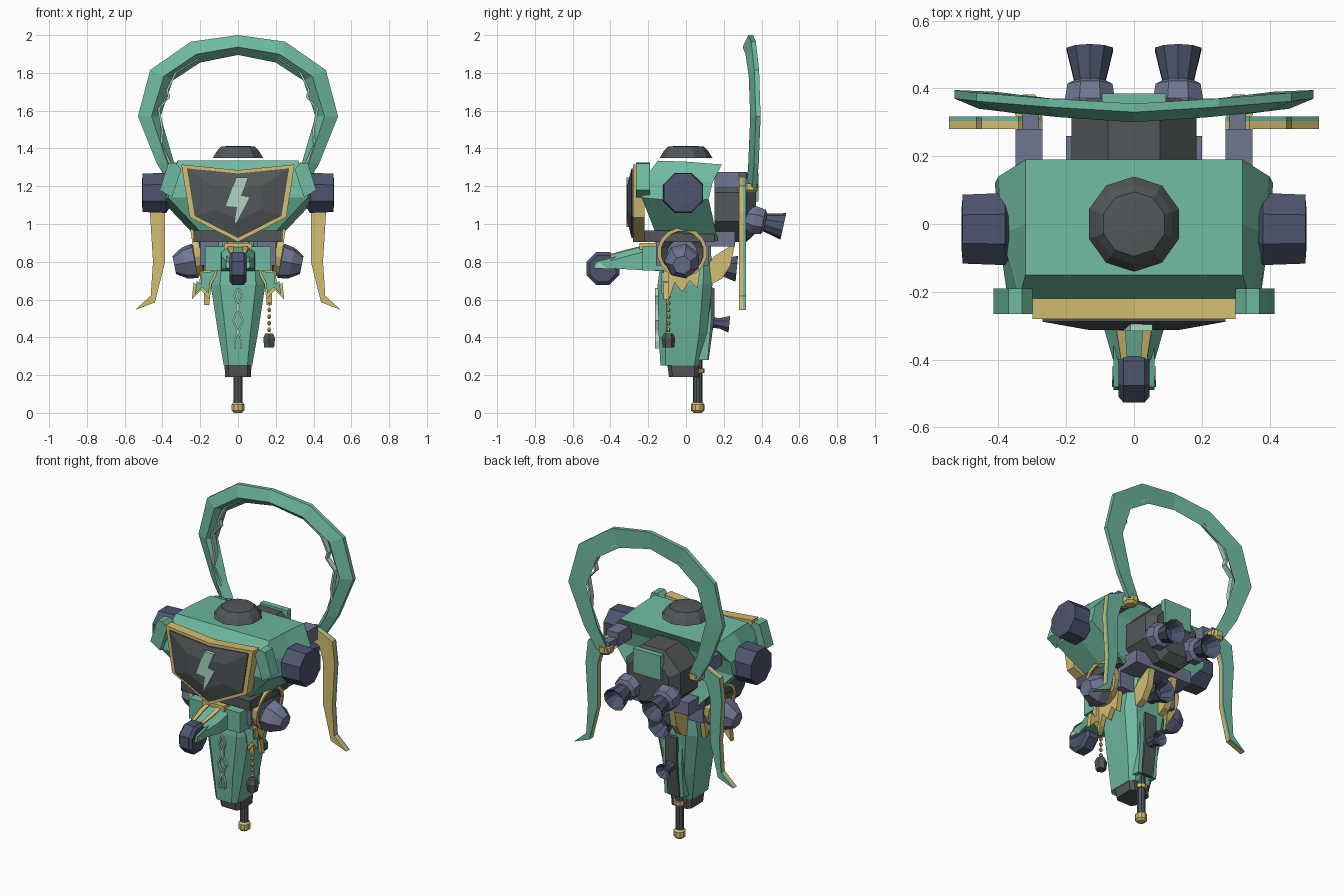
import bpy, bmesh, math
from mathutils import Vector


def material(name, rgb):
    m = bpy.data.materials.new(name)
    m.diffuse_color = (*rgb, 1)
    return m


GREEN = material("green", (0.16, 0.49, 0.36))
GOLD = material("gold", (0.66, 0.51, 0.17))
NAVY = material("navy", (0.075, 0.09, 0.155))
STEEL = material("steel", (0.16, 0.18, 0.28))
DARK = material("dark", (0.085, 0.095, 0.1))
PALE = material("pale", (0.42, 0.66, 0.55))


def loft(name, rings, mat, mirror=False, cap=True, closed=False):
    """Skin a list of equal-length rings of 3D points."""
    bm = bmesh.new()
    vs = [[bm.verts.new(p) for p in r] for r in rings]
    n = len(vs[0])
    pairs = list(zip(vs, vs[1:])) + ([(vs[-1], vs[0])] if closed else [])
    for a, b in pairs:
        for i in range(n):
            j = (i + 1) % n
            bm.faces.new((a[i], a[j], b[j], b[i]))
    if cap and not closed:
        bm.faces.new(vs[0])
        bm.faces.new(vs[-1])
    bmesh.ops.recalc_face_normals(bm, faces=bm.faces)
    me = bpy.data.meshes.new(name)
    bm.to_mesh(me)
    bm.free()
    me.materials.append(mat)
    ob = bpy.data.objects.new(name, me)
    bpy.context.collection.objects.link(ob)
    if mirror:
        ob.modifiers.new("mirror", 'MIRROR')
    return ob


def prism(name, pts, lo, hi, mat, axis='y', **kw):
    """Extrude an outline: (x, z) along y, or (y, z) along x."""
    at = (lambda p, d: (p[0], d, p[1])) if axis == 'y' else (lambda p, d: (d, p[0], p[1]))
    return loft(name, [[at(p, d) for p in pts] for d in (lo, hi)], mat, **kw)


def turn(name, origin, axis, profile, n, mat, **kw):
    """Turn a profile of (distance, radius) about an axis."""
    q = Vector(axis).normalized().to_track_quat('Z', 'Y')
    rings = []
    for t, r in profile:
        ang = [2 * math.pi * (i + 0.5) / n for i in range(n)]
        rings.append([Vector(origin) + q @ Vector((r * math.cos(a), r * math.sin(a), t)) for a in ang])
    return loft(name, rings, mat, **kw)


def slab(z, x, y0, y1, c):
    """Horizontal chamfered rectangle ring."""
    return [(x - c, y0, z), (x, y0 + c, z), (x, y1 - c, z), (x - c, y1, z),
            (c - x, y1, z), (-x, y1 - c, z), (-x, y0 + c, z), (c - x, y0, z)]


def box(name, x, y, z, mat, **kw):
    pts = [(x[0], z[0]), (x[1], z[0]), (x[1], z[1]), (x[0], z[1])]
    return prism(name, pts, y[0], y[1], mat, **kw)


def strip(name, path, w, lo, hi, mat):
    pts = [(x - w, z) for x, z in path] + [(x + w, z) for x, z in reversed(path)]
    return prism(name, pts, lo, hi, mat, mirror=True)


# Head shell
def head_ring(half):
    return half + [(-x, y, z) for x, y, z in reversed(half)]


loft("head_shell", [
    head_ring([(0.19, -0.16, 0.95), (0.22, 0.0, 0.93), (0.2, 0.17, 0.91)]),
    head_ring([(0.37, -0.235, 1.14), (0.40, -0.03, 1.12), (0.41, 0.12, 1.13)]),
    head_ring([(0.34, -0.22, 1.24), (0.39, -0.03, 1.22), (0.40, 0.14, 1.22)]),
    head_ring([(0.32, -0.15, 1.335), (0.32, 0.0, 1.33), (0.32, 0.19, 1.315)])], GREEN)
turn("top_dome", (0, 0, 1.35), (0, 0, 1), [(0, 0.14), (0.035, 0.118), (0.06, 0.095), (0.064, 0.03)], 10, DARK)
box("chin_block", (-0.235, 0.235), (-0.22, 0.15), (0.905, 0.965), DARK)

# Face frame, screen and bolt
face = [(-0.3, 1.315), (0, 1.285), (0.3, 1.315), (0.255, 1.035), (0, 0.905), (-0.255, 1.035)]
prism("face_frame", face, -0.28, -0.22, GOLD)
loft("face_screen", [[(x * s, y, 1.11 + (z - 1.11) * s) for x, z in face]
                     for s, y in ((0.9, -0.27), (0.9, -0.288), (0.45, -0.312))], DARK)
prism("lightning_bolt", [(-0.01, 1.245), (0.055, 1.245), (0.015, 1.15), (0.06, 1.14),
                         (-0.02, 0.985), (-0.005, 1.09), (-0.065, 1.095)], -0.316, -0.285, PALE)
prism("face_bracket", [(0.30, 1.29), (0.33, 1.325), (0.37, 1.32), (0.415, 1.18), (0.35, 1.14)],
      -0.265, -0.19, GREEN, mirror=True)

# Ear bolts
turn("ear_bolt", (0.36, -0.015, 1.165), (1, 0, 0), [(0, 0.08), (0.02, 0.115), (0.145, 0.11), (0.148, 0.07)],
     8, NAVY, mirror=True)

# Backpack with twin thrusters
turn("backpack", (0, 0.15, 1.09), (0, 1, 0), [(0, 0.2), (0.17, 0.2), (0.22, 0.15)], 8, DARK)
box("backpack_base", (-0.2, 0.2), (0.08, 0.26), (0.88, 0.96), STEEL)
box("backpack_plate", (-0.095, 0.095), (0.35, 0.385), (1.12, 1.27), GREEN)
axis = (0, 1, -0.22)
turn("thruster_collar", (0.13, 0.32, 1.03), axis, [(0, 0.06), (0.04, 0.08), (0.09, 0.072), (0.105, 0.045)],
     8, STEEL, mirror=True)
turn("thruster_nozzle", (0.13, 0.32, 1.03), axis, [(0.09, 0.045), (0.2, 0.072), (0.19, 0.058), (0.13, 0.03)],
     10, NAVY, mirror=True)

# Halo horseshoe
outer = [(0, 2.0), (0.25, 1.965), (0.465, 1.815), (0.53, 1.57), (0.43, 1.32), (0.35, 1.19)]
inner = [(0, 1.895), (0.2, 1.855), (0.345, 1.76), (0.41, 1.57), (0.34, 1.33), (0.27, 1.19)]
back = [0.355, 0.37, 0.387, 0.395, 0.385, 0.375]
half = []
for (ox, oz), (ix, iz), y in zip(outer, inner, back):
    half.append([(ox, y, oz), (ox, y - 0.025, oz),
                 (0.4 * ox + 0.6 * ix, y - 0.055, 0.4 * oz + 0.6 * iz), (ix, y - 0.005, iz)])
flip = [[(-x, y, z) for x, y, z in r] for r in half[:0:-1]]
loft("halo", flip + half, GREEN)
strip("halo_light", [(0.21, 1.875), (0.33, 1.80), (0.375, 1.71), (0.365, 1.67), (0.42, 1.61),
                     (0.40, 1.50), (0.405, 1.42), (0.355, 1.31)], 0.006, 0.338, 0.37, PALE)
turn("halo_joint", (0.31, 0.34, 1.165), (0, 0, 1), [(0, 0.03), (0.015, 0.045), (0.05, 0.045)],
     8, GOLD, mirror=True)
box("halo_mount", (0.27, 0.35), (0.15, 0.28), (1.19, 1.275), STEEL, mirror=True)
box("halo_strut", (0.28, 0.33), (0.26, 0.35), (1.2, 1.24), STEEL, mirror=True)

# Hanging side ribbons: gold front, green back
ribbon = [(0.27, 1.19), (0.34, 1.25), (0.45, 1.2), (0.466, 1.06), (0.45, 0.80), (0.462, 0.62), (0.545, 0.545),
          (0.44, 0.585), (0.386, 0.80), (0.386, 1.06), (0.36, 1.15)]
prism("ribbon_front", ribbon, 0.28, 0.303, GOLD, mirror=True)
prism("ribbon_back", ribbon, 0.303, 0.317, GREEN, mirror=True)

# Torso and tapering leg
loft("torso_leg", [slab(0.92, 0.11, -0.12, 0.13, 0.03), slab(0.68, 0.145, -0.15, 0.14, 0.05),
                   slab(0.42, 0.105, -0.145, 0.11, 0.04), slab(0.25, 0.075, -0.135, 0.07, 0.025)], GREEN)
box("hip_block", (0.06, 0.175), (-0.23, -0.08), (0.755, 0.88), GREEN, mirror=True)
box("hip_steel", (0.1, 0.2), (-0.16, 0.12), (0.78, 0.92), STEEL, mirror=True)
box("hip_trim", (-0.075, 0.075), (-0.245, -0.1), (0.865, 0.9), GOLD)
strip("leg_light", [(0.004, 0.66), (0.02, 0.62), (0.005, 0.575), (0.005, 0.54), (0.026, 0.49),
                    (0.006, 0.44), (0.004, 0.42), (0.018, 0.38), (0.014, 0.34)], 0.005, -0.163, -0.135, PALE)
prism("calf_plate", [(0.1, 0.28), (0.12, 0.28), (0.15, 0.5), (0.15, 0.66), (0.1, 0.68)], -0.04, 0.04, DARK, axis='x')
prism("calf_guard", [(0.05, 0.28), (0.115, 0.28), (0.135, 0.5), (0.13, 0.66), (0.08, 0.68)], 0.04, 0.065,
      GREEN, axis='x', mirror=True)
turn("calf_nozzle", (0, 0.12, 0.48), (0, 1, -0.1), [(0, 0.03), (0.06, 0.03), (0.11, 0.048), (0.1, 0.038), (0.07, 0.02)],
     8, NAVY)

# Foot block and pogo pole
loft("foot_block", [slab(0.19, 0.068, -0.09, 0.065, 0.02), slab(0.265, 0.072, -0.1, 0.065, 0.02)], DARK)
turn("pole", (0, 0.062, 0.03), (0, 0, 1), [(0, 0.025), (0.3, 0.025)], 10, DARK)
turn("pole_foot", (0, 0.062, 0), (0, 0, 1), [(0, 0.022), (0.012, 0.035), (0.045, 0.035), (0.057, 0.024)], 10, GOLD)
turn("pole_ring", (0, 0.062, 0.21), (0, 0, 1), [(0, 0.036), (0.024, 0.036)], 10, GOLD)

# Shoulder bells with bolts
c, axis = (0.17, -0.02, 0.86), (1, 0, -0.15)
turn("shoulder_ring", c, axis, [(0.03, 0.115), (0.03, 0.13), (0.065, 0.133), (0.065, 0.113)], 16, GOLD,
     closed=True, mirror=True)
turn("shoulder_bell", c, axis, [(-0.02, 0.07), (0.035, 0.12), (0.055, 0.115), (0.01, 0.05)], 16, DARK, mirror=True)
turn("shoulder_bolt", (0.2, -0.02, 0.81), (1, 0, -0.2), [(0, 0.05), (0.03, 0.095), (0.085, 0.085), (0.14, 0.05)],
     7, STEEL, mirror=True)

# Forward arm holding a wheel
def arm_ring(y, x, z0, z1):
    return [(-x, y, z0), (x, y, z0), (x, y, z1 - 0.03), (x * 0.6, y, z1), (-x * 0.6, y, z1), (-x, y, z1 - 0.03)]


loft("arm", [arm_ring(-0.12, 0.09, 0.75, 0.91), arm_ring(-0.31, 0.088, 0.76, 0.86),
             arm_ring(-0.4, 0.062, 0.765, 0.835)], GREEN)
loft("arm_stripe", [[(a, y, z - 0.02), (b, y, z - 0.02), (b, y, z), (a, y, z)] for a, b, y, z in
                    ((0.025, 0.055, -0.14, 0.907), (0.025, 0.052, -0.31, 0.866), (0.02, 0.038, -0.402, 0.84))],
     GOLD, mirror=True)
prism("arm_prong", [(-0.36, 0.76), (-0.36, 0.83), (-0.48, 0.80), (-0.49, 0.765)], 0.046, 0.06, GREEN,
      axis='x', mirror=True)
prism("arm_light", [(-0.42, 0.765), (-0.46, 0.80), (-0.48, 0.77)], 0.055, 0.065, PALE, axis='x', mirror=True)
turn("wheel", (-0.046, -0.44, 0.765), (1, 0, 0), [(0, 0.075), (0.015, 0.094), (0.077, 0.094), (0.092, 0.075)], 8, NAVY)

# Jagged skirt panels
skirt = [(0.1, 0.76), (0.2, 0.75), (0.205, 0.67), (0.235, 0.69), (0.245, 0.6), (0.195, 0.65), (0.15, 0.6), (0.14, 0.68)]
prism("skirt_trim", skirt, -0.12, -0.09, GOLD, mirror=True)
prism("skirt_panel", [(0.172 + (x - 0.172) * 0.75, 0.69 + (z - 0.68) * 0.75) for x, z in skirt],
      -0.13, -0.1, GREEN, mirror=True)
prism("skirt_side", [(-0.12, 0.78), (0.08, 0.78), (0.06, 0.66), (0.02, 0.7), (-0.02, 0.64), (-0.06, 0.69), (-0.1, 0.57)],
      0.15, 0.18, GOLD, axis='x', mirror=True)

# Rear claws and nozzle
prism("rear_claw", [(0.26, 0.9), (0.15, 0.83), (0.09, 0.75), (0.11, 0.67), (0.19, 0.71), (0.235, 0.78)],
      0.06, 0.1, GOLD, axis='x', mirror=True)
turn("rear_nozzle", (0, 0.1, 0.78), (0, 1, -0.1), [(0, 0.04), (0.08, 0.045), (0.17, 0.075), (0.16, 0.06), (0.1, 0.03)],
     8, NAVY)

# Beaded chain and charm
for i in range(7):
    turn("chain_bead", (0.165, -0.093, 0.428 + i * 0.035), (0, 0, 1), [(0, 0.006), (0.012, 0.012), (0.024, 0.006)], 6, GOLD)
turn("charm", (0.165, -0.093, 0.345), (0, 0, 1), [(0, 0.03), (0.05, 0.036), (0.075, 0.024)], 6, DARK)
